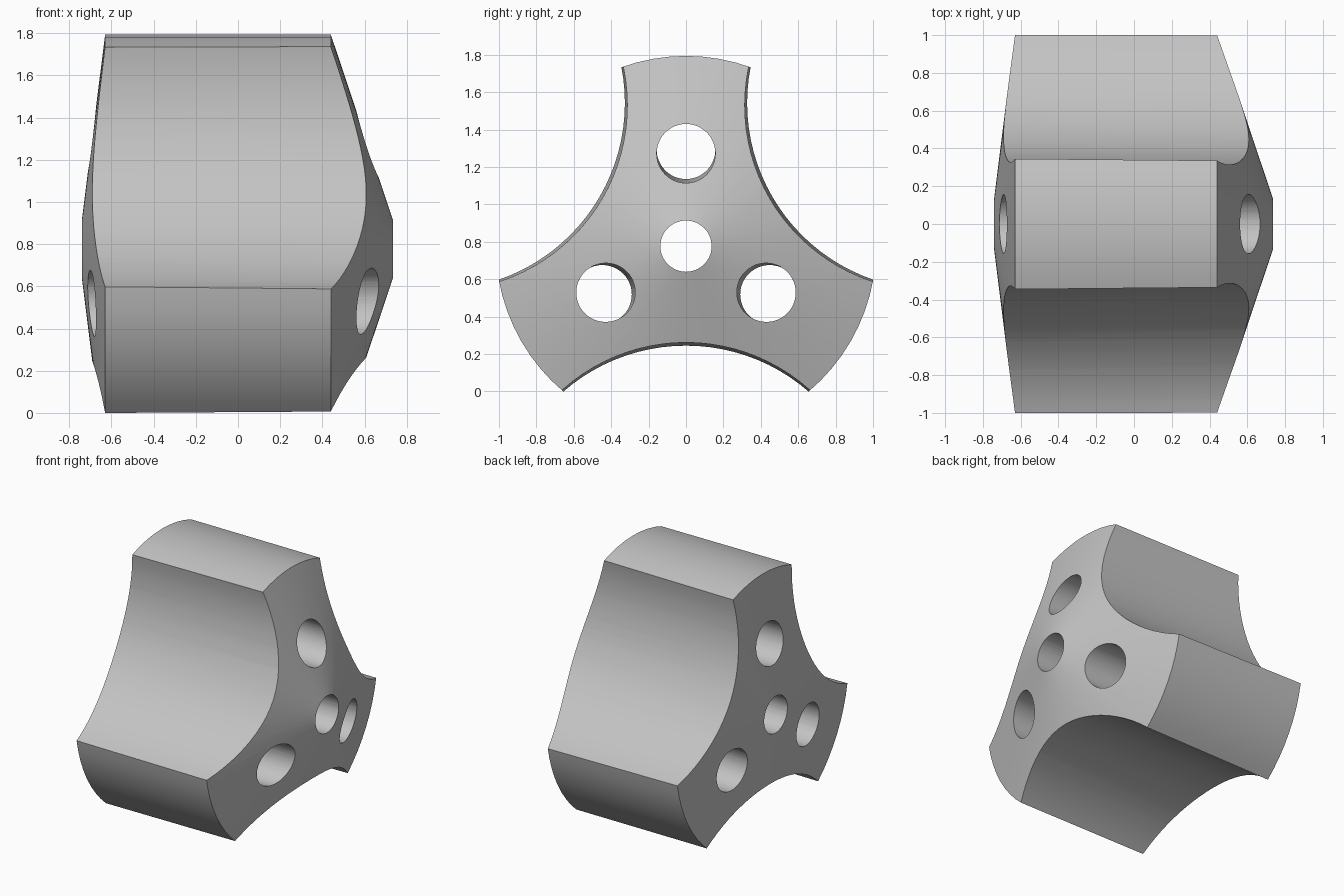
import bpy, bmesh, math
from mathutils import Vector, Matrix

if "Cube" in bpy.data.objects:
    bpy.data.objects.remove(bpy.data.objects["Cube"])

AXIS_Z = 0.777      # height of the hub axis, which runs along x
RIM = 1.017         # outer radius

grey = bpy.data.materials.new("plain grey")
grey.use_nodes = True
colour = (0.55, 0.55, 0.55, 1)
grey.diffuse_color = colour
grey.node_tree.nodes["Principled BSDF"].inputs["Base Color"].default_value = colour


def add_object(name, bm):
    bmesh.ops.recalc_face_normals(bm, faces=bm.faces)
    mesh = bpy.data.meshes.new(name)
    bm.to_mesh(mesh)
    bm.free()
    mesh.materials.append(grey)
    obj = bpy.data.objects.new(name, mesh)
    bpy.context.collection.objects.link(obj)
    return obj


def cutter(name, radius, distance, angle, slope, segments):
    """Cylinder along x, set off from the hub and leaning towards it at +x."""
    out = Vector((0, math.cos(angle), math.sin(angle)))
    lean = Vector((1, 0, 0)) - out * slope
    place = Matrix.Translation(out * distance + Vector((0, 0, AXIS_Z)))
    bm = bmesh.new()
    bmesh.ops.create_cone(bm, cap_ends=True, segments=segments, radius1=radius,
                          radius2=radius, depth=2.4,
                          matrix=place @ lean.to_track_quat('Z', 'Y').to_matrix().to_4x4())
    obj = add_object(name, bm)
    obj.hide_render = True
    return obj


# Body: a turned blank with a shallow cone on the left-hand end and a steeper one on the other
bm = bmesh.new()
profile = [(-0.745, 0.1), (-0.63, RIM), (0.44, RIM), (0.747, 0.1)]
verts = [bm.verts.new((x, 0, AXIS_Z + r)) for x, r in profile]
edges = [bm.edges.new(pair) for pair in zip(verts, verts[1:])]
bmesh.ops.spin(bm, geom=verts + edges, cent=(0, 0, AXIS_Z), axis=(1, 0, 0),
               angle=math.tau, steps=72, use_merge=True)
bmesh.ops.remove_doubles(bm, verts=bm.verts, dist=0.0001)
bmesh.ops.holes_fill(bm, edges=[e for e in bm.edges if e.is_boundary], sides=0)
body = add_object("three_lobed_body", bm)

# Cutters: centre bore, then one scoop and one lobe hole every third of a turn
cutters = [cutter("centre_bore_cutter", 0.137, 0, 0, 0, 48)]
for i in range(3):
    turn = math.tau * i / 3
    cutters.append(cutter("scoop_cutter", 0.996, 1.519, turn - math.pi / 2, 0.013, 96))
    cutters.append(cutter("lobe_hole_cutter", 0.157, 0.505, turn + math.pi / 2, 0.0155, 48))

bpy.context.view_layer.objects.active = body
body.select_set(True)
for tool in cutters:
    cut = body.modifiers.new(tool.name, 'BOOLEAN')
    cut.operation = 'DIFFERENCE'
    cut.solver = 'EXACT'
    cut.object = tool
    bpy.ops.object.modifier_apply(modifier=cut.name)
for tool in cutters:
    bpy.data.objects.remove(tool)

bpy.ops.object.shade_smooth_by_angle(angle=math.radians(12))
